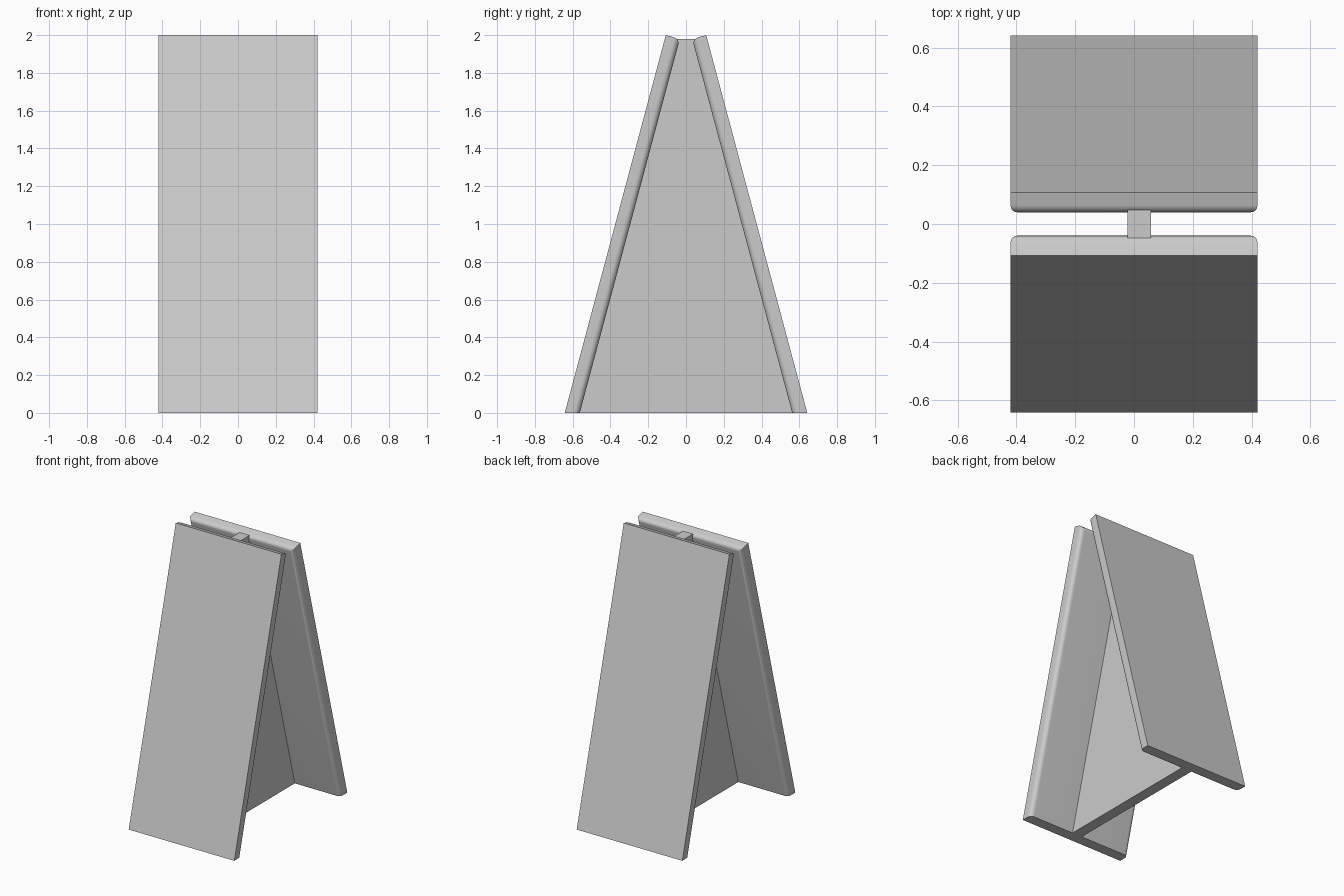
import bpy, bmesh, math
from mathutils import Vector

cube = bpy.data.objects.get("Cube")
if cube:
    bpy.data.objects.remove(cube, do_unlink=True)

grey = bpy.data.materials.new("light_grey")
grey.use_nodes = True
colour = (0.6, 0.6, 0.6, 1)
grey.diffuse_color = colour
grey.node_tree.nodes["Principled BSDF"].inputs["Base Color"].default_value = colour

HALF_WIDTH = 0.42
THICK = 0.077
FOOT_Y, TOP_Y, HEIGHT = 0.642, 0.107, 2.0
ROUND = 0.032


def extrude_profile(profile, x0, x1):
    """Prism from a (y, z) profile, running along x."""
    bm = bmesh.new()
    face = bm.faces.new([bm.verts.new((x0, y, z)) for y, z in profile])
    ret = bmesh.ops.extrude_face_region(bm, geom=[face])
    verts = [v for v in ret["geom"] if isinstance(v, bmesh.types.BMVert)]
    bmesh.ops.translate(bm, verts=verts, vec=(x1 - x0, 0, 0))
    bmesh.ops.recalc_face_normals(bm, faces=bm.faces[:])
    return bm


def finish(bm, name):
    bmesh.ops.recalc_face_normals(bm, faces=bm.faces[:])
    mesh = bpy.data.meshes.new(name)
    bm.to_mesh(mesh)
    bm.free()
    mesh.materials.append(grey)
    obj = bpy.data.objects.new(name, mesh)
    bpy.context.collection.objects.link(obj)
    bpy.ops.object.select_all(action="DESELECT")
    obj.select_set(True)
    bpy.context.view_layer.objects.active = obj
    bpy.ops.object.shade_smooth_by_angle(angle=math.radians(30))
    return obj


# Leaning panels: flat outside, inner rim rounded on the sides and top
slope = Vector((TOP_Y - FOOT_Y, HEIGHT)).normalized()
inward = Vector((-slope.y, slope.x))
inner_top = Vector((TOP_Y, HEIGHT)) + inward * THICK
inner_foot_y = FOOT_Y - THICK / slope.y


def panel(name, side):
    profile = [(FOOT_Y, 0), (TOP_Y, HEIGHT), tuple(inner_top), (inner_foot_y, 0)]
    bm = extrude_profile([(side * y, z) for y, z in profile], -HALF_WIDTH, HALF_WIDTH)
    normal = Vector((0, side * inward.x, inward.y))
    inner = max(bm.faces, key=lambda f: f.normal.dot(normal))
    rim = [e for e in inner.edges if max(v.co.z for v in e.verts) > 0.1]
    bmesh.ops.bevel(bm, geom=rim, offset=ROUND, segments=8, profile=0.5,
                    affect="EDGES", clamp_overlap=True)
    finish(bm, name)


panel("front_panel", -1)
panel("back_panel", 1)

# Upright web joining the two panels, slightly off centre
WEB_TOP = 1.98
web_top_y = 0.048
web_foot_y = inner_foot_y + 0.005
web = [(-web_foot_y, 0), (web_foot_y, 0), (web_top_y, WEB_TOP), (-web_top_y, WEB_TOP)]
finish(extrude_profile(web, -0.022, 0.058), "centre_web")
